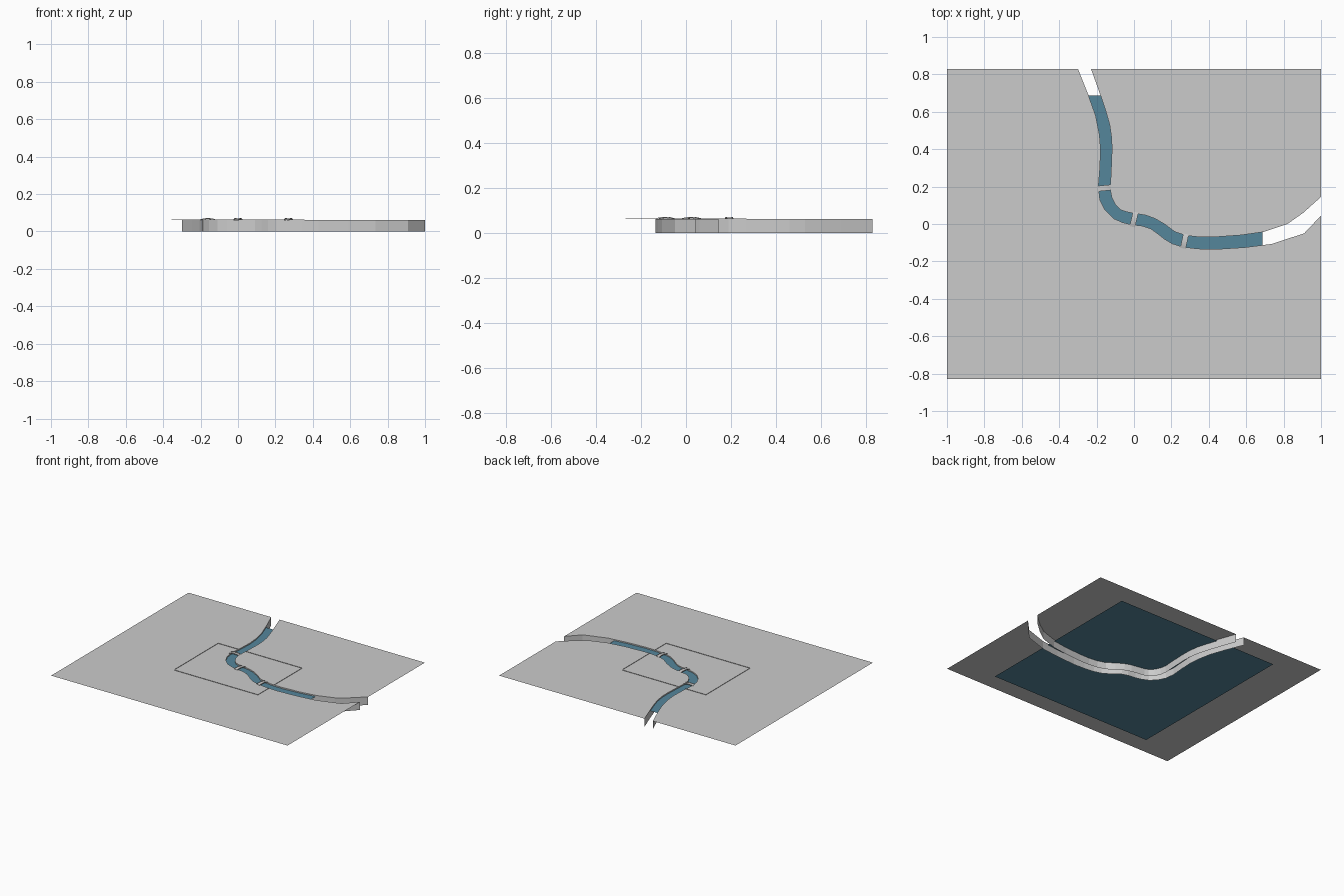
import bpy, math
from mathutils import Matrix, Vector

if "Cube" in bpy.data.objects:
    bpy.data.objects.remove(bpy.data.objects["Cube"])

GROUND, WATER = 0.062, 0.053
X, Y = 1.0, 0.83

# River banks, listed from the back edge to the right edge
south_bank = [(-.30, .83), (-.246, .695), (-.205, .58), (-.185, .48), (-.178, .40),
              (-.182, .30), (-.190, .20), (-.182, .13), (-.155, .075), (-.11, .03),
              (-.06, .008), (-.016, -.003), (.045, -.01), (.09, -.025), (.125, -.05),
              (.16, -.078), (.205, -.105), (.26, -.122), (.34, -.132), (.43, -.135),
              (.59, -.125), (.735, -.107), (.91, -.05), (1, .045)]
north_bank = [(-.23, .83), (-.18, .69), (-.15, .60), (-.13, .53), (-.12, .46),
              (-.118, .40), (-.123, .27), (-.128, .19), (-.12, .145), (-.10, .105),
              (-.07, .075), (-.04, .064), (-.005, .058), (.06, .047), (.11, .03),
              (.165, -.002), (.22, -.043), (.28, -.062), (.35, -.07), (.43, -.07),
              (.57, -.06), (.69, -.043), (.82, 0), (.905, .06), (1, .145)]


def make(name, verts, faces):
    me = bpy.data.meshes.new(name)
    me.from_pydata(verts, [], faces)
    me.update()
    ob = bpy.data.objects.new(name, me)
    bpy.context.collection.objects.link(ob)
    return ob


def land(name, bank, corners):
    """Flat land polygon with a vertical bank wall down to z = 0."""
    n = len(bank)
    outline = bank + corners
    verts = [(x, y, GROUND) for x, y in outline] + [(x, y, 0) for x, y in bank]
    m = len(outline)
    area = sum(a[0] * b[1] - b[0] * a[1] for a, b in zip(outline, outline[1:] + outline[:1]))
    top = list(range(m)) if area > 0 else list(range(m))[::-1]
    faces = [top]
    for i in range(n - 1):
        f = [i, m + i, m + i + 1, i + 1]
        faces.append(f if area > 0 else f[::-1])
    return make(name, verts, faces)


# Land on both sides of the river
land("south_land", south_bank, [(X, -Y), (-X, -Y), (-X, Y)])
land("north_land", north_bank, [(X, Y)])

# Water sheet just below the land
w = 0.687
water = make("water", [(-w, -w, WATER), (w, -w, WATER), (w, w, WATER), (-w, w, WATER)],
             [(0, 1, 2, 3)])
mat = bpy.data.materials.new("water_blue")
mat.diffuse_color = (0.09, 0.24, 0.33, 1)
mat.use_nodes = True
mat.node_tree.nodes["Principled BSDF"].inputs["Base Color"].default_value = mat.diffuse_color
water.data.materials.append(mat)


def box(name, x0, x1, y0, y1, z0, z1):
    v = [(x, y, z) for x in (x0, x1) for y in (y0, y1) for z in (z0, z1)]
    return make(name, v, [(0, 1, 3, 2), (4, 6, 7, 5), (0, 4, 5, 1),
                          (2, 3, 7, 6), (0, 2, 6, 4), (1, 5, 7, 3)])


# Low perimeter wall, open where the river passes
bx, by, t, zt = 0.355, 0.267, 0.0015, GROUND + 0.003
box("wall_front", -bx, bx, -by - t, -by + t, GROUND, zt)
box("wall_left", -bx - t, -bx + t, -by, by, GROUND, zt)
box("wall_back_a", -bx, -.184, by - t, by + t, GROUND, zt)
box("wall_back_b", -.123, bx, by - t, by + t, GROUND, zt)
box("wall_right_a", bx - t, bx + t, -by, -.133, GROUND, zt)
box("wall_right_b", bx - t, bx + t, -.07, by, GROUND, zt)


def arch(name, length, y0, y1, low, high, rise, place):
    """Curved strip spanning the river along its local x axis."""
    n = 8
    verts, faces = [], []
    for i in range(n + 1):
        u = i / n * 2 - 1
        z = rise * (1 - u * u)
        for y, h in ((y0, low), (y1, low), (y1, high), (y0, high)):
            verts.append(place @ Vector((u * length / 2, y, z + h)))
    for i in range(n):
        for k in range(4):
            a, b = i * 4 + k, i * 4 + (k + 1) % 4
            faces.append((a, a + 4, b + 4, b))
    faces += [(0, 1, 2, 3), tuple(n * 4 + k for k in (3, 2, 1, 0))]
    return make(name, verts, faces)


# Three small arched bridges with side rails
for i, (x, y, deg, length) in enumerate([(-.161, .192, 6, .074), (0, .024, 77, .08),
                                         (.27, -.092, 78, .078)]):
    place = Matrix.Translation((x, y, GROUND)) @ Matrix.Rotation(math.radians(deg), 4, 'Z')
    hw = 0.015
    arch(f"bridge_deck_{i}", length, -hw, hw, -.002, .001, .006, place)
    for s in (-1, 1):
        e = sorted((s * hw, s * (hw - .003)))
        arch(f"bridge_rail_{i}_{s}", length, e[0], e[1], .001, .0035, .006, place)
